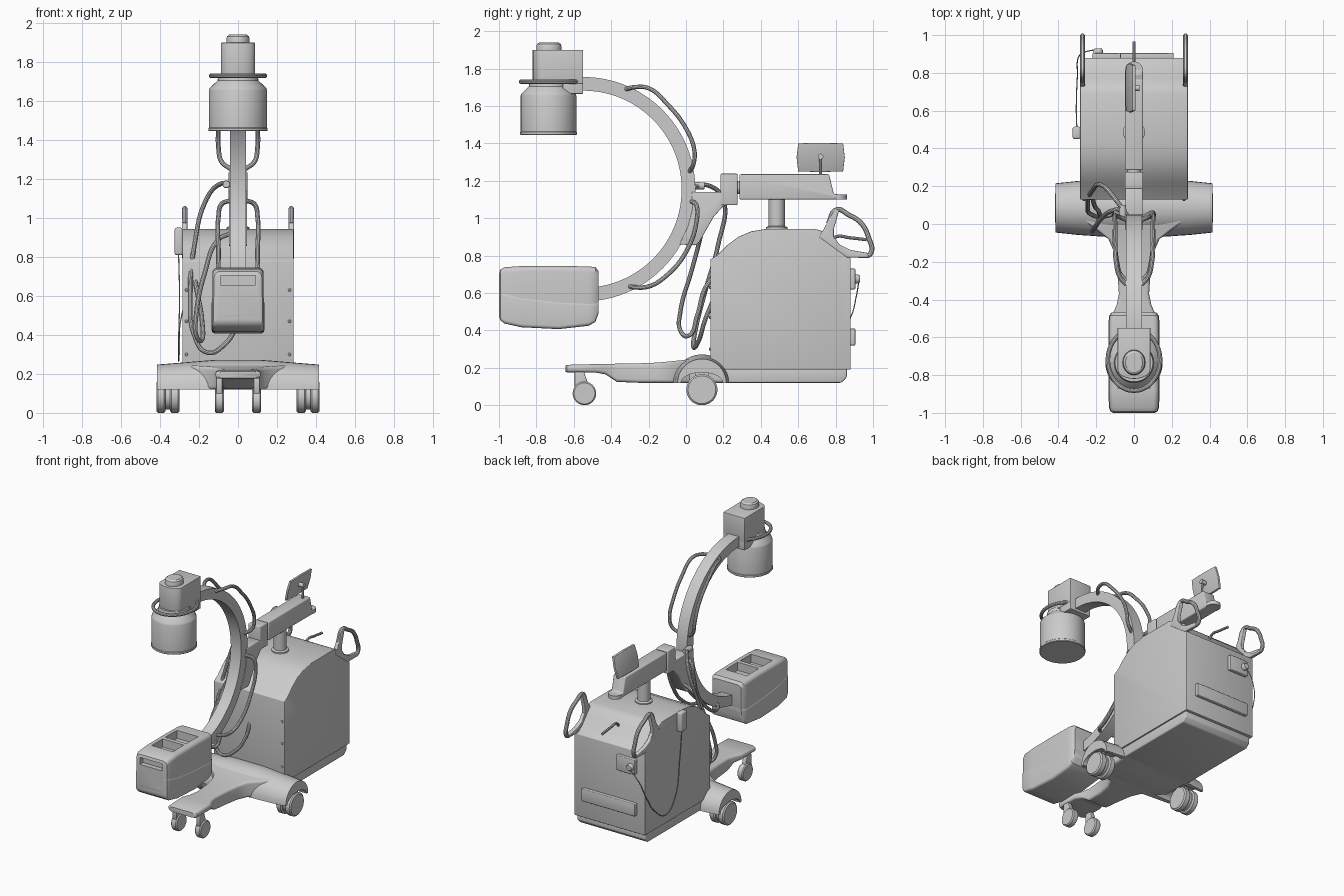
import bpy, bmesh
from math import sin, cos, pi, radians


def loft(name, rings, bevel=0.0):
    """Closed skin through equal-length rings of points, capped at both ends."""
    bm = bmesh.new()
    vs = [[bm.verts.new(p) for p in ring] for ring in rings]
    n = len(rings[0])
    for a, b in zip(vs, vs[1:]):
        for i in range(n):
            j = (i + 1) % n
            bm.faces.new((a[i], a[j], b[j], b[i]))
    bm.faces.new(vs[0])
    bm.faces.new(vs[-1])
    bmesh.ops.recalc_face_normals(bm, faces=bm.faces)
    me = bpy.data.meshes.new(name)
    bm.to_mesh(me)
    bm.free()
    ob = bpy.data.objects.new(name, me)
    bpy.context.collection.objects.link(ob)
    if bevel:
        m = ob.modifiers.new("bevel", 'BEVEL')
        m.width, m.segments, m.limit_method = bevel, 3, 'ANGLE'
        m.angle_limit = radians(40)
    return ob


def prism(name, pts, x0, x1, bevel=0.0):
    """Side profile (y, z) extruded along x."""
    return loft(name, [[(x, y, z) for y, z in pts] for x in (x0, x1)], bevel)


def box(name, x, y, z, bevel=0.0):
    return prism(name, [(y[0], z[0]), (y[1], z[0]), (y[1], z[1]), (y[0], z[1])], x[0], x[1], bevel)


def lathe(name, c, prof, axis='z', n=40):
    """Profile of (radius, offset along axis) turned about a centre."""
    def pt(r, h, a):
        u, v = r * cos(a), r * sin(a)
        d = {'x': (h, u, v), 'y': (u, h, v), 'z': (u, v, h)}[axis]
        return tuple(p + q for p, q in zip(c, d))
    return loft(name, [[pt(r, h, 2 * pi * i / n) for i in range(n)] for r, h in prof])


def tube(name, pts, r, cyclic=False):
    cu = bpy.data.curves.new(name, 'CURVE')
    cu.dimensions = '3D'
    cu.bevel_depth, cu.bevel_resolution, cu.resolution_u = r, 3, 8
    cu.use_fill_caps = True
    s = cu.splines.new('BEZIER')
    s.bezier_points.add(len(pts) - 1)
    for b, p in zip(s.bezier_points, pts):
        b.co = p
        b.handle_left_type = b.handle_right_type = 'AUTO'
    s.use_cyclic_u = cyclic
    ob = bpy.data.objects.new(name, cu)
    bpy.context.collection.objects.link(ob)
    return ob


def rrect(y, hw, z0, z1, r, n=5):
    """Rounded rectangle ring in the x-z plane at a given y."""
    ring = []
    for k, (cx, cz) in enumerate([(hw - r, z1 - r), (r - hw, z1 - r), (r - hw, z0 + r), (hw - r, z0 + r)]):
        for i in range(n + 1):
            a = (k + i / n) * pi / 2
            ring.append((cx + r * cos(a), y, cz + r * sin(a)))
    return ring


# Cabinet with curved front shoulder and sloping console
prism("cabinet", [(0.13, 0.19), (0.13, 0.78), (0.17, 0.805), (0.22, 0.855), (0.28, 0.9), (0.35, 0.93),
                  (0.43, 0.943), (0.69, 0.943), (0.73, 0.93), (0.77, 0.885), (0.82, 0.83), (0.85, 0.805),
                  (0.88, 0.785), (0.88, 0.19)], -0.285, 0.285, 0.004)
prism("cabinet_base", [(0.2, 0.12), (0.83, 0.12), (0.86, 0.15), (0.86, 0.2), (0.2, 0.2)], -0.275, 0.275, 0.008)
box("rear_slot_panel", (-0.22, 0.21), (0.87, 0.905), (0.32, 0.41), 0.005)
box("rear_socket_box", (-0.22, -0.07), (0.87, 0.905), (0.62, 0.73), 0.005)
lathe("rear_connector", (-0.19, 0.9, 0.675), [(0.025, 0), (0.025, 0.02), (0.018, 0.03)], 'y', 20)
tube("console_lever", [(0, 0.77, 0.87), (0, 0.8, 0.9), (0, 0.88, 0.895), (0, 0.965, 0.885)], 0.009)
for s in (-1, 1):
    for z in (0.3, 0.47, 0.63):
        lathe("cabinet_bolt", (s * 0.265, 0.13, z), [(0.008, 0.01), (0.008, -0.004), (0.005, -0.007)], 'y', 12)

# Push handles on the rear corners: slanted fin, curved grip, flat foot
for s in (-1, 1):
    prism("handle_fin", [(0.71, 0.9), (0.735, 0.94), (0.795, 1.05), (0.82, 1.045), (0.79, 0.94), (0.79, 0.9),
                         (0.82, 0.86), (0.88, 0.83), (0.97, 0.815), (0.975, 0.79), (0.86, 0.79)],
          s * 0.26, s * 0.287, 0.005)
    tube("push_handle", [(s * 0.273, y, z) for y, z in [(0.76, 0.97), (0.805, 1.045), (0.87, 1.018), (0.935, 0.975),
         (0.975, 0.9), (0.986, 0.81), (0.95, 0.8), (0.88, 0.81)]], 0.014)

# Wheelbase: cross wing with wheel arches and a long front leg
def arch(x, k, top):
    cy, cz = 0.085, 0.12
    outer = [(x, cy + k * 0.155 * cos(a), cz + (top - cz) * sin(a)) for a in [pi * i / 16 for i in range(17)]]
    inner = [(x, cy - 0.112 * cos(a), cz + 0.055 * sin(a)) for a in [pi * i / 16 for i in range(17)]]
    return outer + inner

loft("cross_wing", [arch(-0.415, 0.84, 0.248), arch(-0.3, 0.92, 0.257), arch(-0.12, 1.0, 0.272),
                    arch(0.12, 1.0, 0.272), arch(0.3, 0.92, 0.257), arch(0.415, 0.84, 0.248)])
loft("front_leg", [rrect(y, w, a, b, 0.018) for y, w, a, b in [
    (-0.645, 0.1, 0.178, 0.212), (-0.635, 0.115, 0.176, 0.216), (-0.48, 0.115, 0.174, 0.22),
    (-0.43, 0.092, 0.165, 0.221), (-0.37, 0.08, 0.125, 0.222), (-0.25, 0.088, 0.12, 0.224),
    (-0.15, 0.105, 0.12, 0.228), (-0.08, 0.135, 0.12, 0.235), (-0.03, 0.2, 0.12, 0.24),
    (0.02, 0.27, 0.12, 0.245), (0.12, 0.27, 0.12, 0.25), (0.24, 0.27, 0.12, 0.2)]])

# Castors
for s in (-1, 1):
    for x in (0.324, 0.395):
        lathe("rear_wheel", (s * x, 0.085, 0.083), [(0.074, -0.024), (0.083, -0.016), (0.083, 0.016),
              (0.074, 0.024)], 'x')
    lathe("rear_hub", (s * 0.36, 0.085, 0.083), [(0.066, -0.02), (0.066, 0.02)], 'x', 32)
    box("rear_fork", (s * 0.35, s * 0.37), (0.05, 0.12), (0.08, 0.22))
    lathe("front_wheel", (s * 0.096, -0.543, 0.063), [(0.056, -0.023), (0.063, -0.016), (0.063, 0.016),
          (0.056, 0.023)], 'x', 32)
    prism("front_fork", [(-0.595, 0.178), (-0.595, 0.1), (-0.57, 0.06), (-0.53, 0.06), (-0.525, 0.12),
                         (-0.545, 0.178)], s * 0.08, s * 0.112, 0.004)

# Lift column and horizontal arm
lathe("lift_column", (0, 0.485, 0), [(0.058, 0.93), (0.058, 0.952), (0.043, 0.958), (0.043, 1.11)])
prism("upper_arm", [(0.285, 1.1), (0.82, 1.1), (0.82, 1.127), (0.79, 1.13), (0.765, 1.235), (0.285, 1.235)],
      -0.048, 0.048, 0.008)
lathe("arm_tail", (0, 0.812, 1.1), [(0.048, 0), (0.048, 0.027)], 'z', 32)
lathe("arm_swivel", (0, 0.28, 1.165), [(0.035, -0.03), (0.035, 0.03)], 'y')
box("arm_joint_block", (-0.048, 0.048), (0.185, 0.275), (1.07, 1.238), 0.006)
prism("arc_bracket", [(0.03, 1.14), (0.2, 1.14), (0.275, 1.09), (0.2, 1.065), (0.15, 1.01), (0.07, 0.87), (0.05, 0.855),
                      (-0.035, 0.86), (0.01, 0.955), (0.035, 1.05)], -0.046, 0.046, 0.005)

# C-shaped arc
section = [(0.042, 0.527), (0.042, 0.6), (-0.042, 0.6), (-0.042, 0.527)]
loft("c_arc", [[(x, -0.55 + r * cos(a), 1.155 + r * sin(a)) for x, r in section]
               for a in [radians(-86 + 178 * i / 56) for i in range(57)]])

# Grab rails either side of the arc
upper = [(0.04, -0.32, 1.69), (0.075, -0.28, 1.7), (0.095, -0.2, 1.695), (0.1, -0.1, 1.61), (0.1, 0.0, 1.48),
         (0.1, 0.045, 1.36), (0.085, 0.04, 1.29), (0.035, 0.02, 1.25)]
lower = [(0.035, 0.03, 1.09), (0.085, 0.055, 1.07), (0.1, 0.06, 1.01), (0.1, 0.0, 0.82), (0.1, -0.12, 0.68),
         (0.09, -0.2, 0.635), (0.07, -0.27, 0.63), (0.035, -0.3, 0.635)]
for s in (-1, 1):
    for nm, path in (("upper_rail", upper), ("lower_rail", lower)):
        tube(nm, [(s * x, y, z) for x, y, z in path], 0.012)

# Image receptor on top of the arc
lathe("receptor_drum", (0, -0.735, 0), [(0.149, 1.445), (0.152, 1.448), (0.152, 1.46), (0.149, 1.463),
      (0.149, 1.655), (0.145, 1.666), (0.105, 1.705), (0.1, 1.735)], 'z', 48)
plan = [(0.087, -0.55), (0.087, -0.77)] + [(0.087 * cos(a), -0.77 - 0.05 * sin(a))
        for a in [pi * i / 12 for i in range(1, 12)]] + [(-0.087, -0.77), (-0.087, -0.55)]
loft("receptor_housing", [[(x, y, z) for x, y in plan] for z in (1.72, 1.9)], 0.004)
box("receptor_mount", (-0.085, 0.085), (-0.66, -0.55), (1.665, 1.75), 0.004)
lathe("receptor_cap", (0, -0.733, 0), [(0.06, 1.89), (0.06, 1.92), (0.056, 1.932), (0.045, 1.94)], 'z', 32).scale.y = 1.12
bpy.data.objects["receptor_cap"].location.y += 0.0
bpy.data.objects["receptor_cap"].location.y += 0.733 * 0.12
tube("receptor_ring", [(0.138 * cos(a), -0.72 + 0.162 * sin(a), 1.73) for a in [2 * pi * i / 16 for i in range(16)]],
     0.012, True)

# Source housing at the bottom of the arc: upper shell with pockets, lower shell
stations = [(-1.0, 0.108, 0.475, 0.61, 0.7), (-0.993, 0.122, 0.455, 0.61, 0.725), (-0.97, 0.13, 0.437, 0.602, 0.738),
            (-0.88, 0.132, 0.417, 0.58, 0.744), (-0.68, 0.132, 0.407, 0.557, 0.745), (-0.52, 0.132, 0.425, 0.55, 0.742),
            (-0.485, 0.128, 0.445, 0.552, 0.738), (-0.468, 0.115, 0.49, 0.555, 0.72)]
shell = loft("source_upper_shell", [rrect(y, w, a + 0.02, c, 0.028) for y, w, a, b, c in stations])
loft("source_lower_shell", [rrect(y, w + 0.003, a, b, 0.018) for y, w, a, b, c in stations])
cutters = [box("pocket_cutter", (-0.085, 0.085), (-0.87, -0.745), (0.685, 0.8)),
           box("pocket_cutter", (-0.085, 0.085), (-0.715, -0.58), (0.685, 0.8)),
           box("pocket_cutter", (-0.09, 0.09), (-1.1, -0.965), (0.655, 0.705))]
for c in cutters:
    c.hide_render = True
    m = shell.modifiers.new("cut", 'BOOLEAN')
    m.operation, m.object, m.solver = 'DIFFERENCE', c, 'EXACT'

# Tilted side display with bowed ends on a short post
rim = [(0.6, 1.25), (0.715, 1.247), (0.84, 1.25), (0.849, 1.325), (0.84, 1.4), (0.715, 1.403), (0.6, 1.4), (0.591, 1.325)]
loft("display_panel", [[(-0.018 + (z - 1.325) * 0.24 + t, y, z) for y, z in rim] for t in (-0.008, 0.008)], 0.002)
tube("display_post", [(0.015, 0.72, 1.22), (0.018, 0.72, 1.28), (0.012, 0.72, 1.33)], 0.008)
lathe("display_pivot", (0, 0.72, 1.33), [(0.015, -0.015), (0.015, 0.028)], 'x', 20)

# Hoses, hand switch and its thin cable
tube("main_hose", [(-0.04, 0.05, 1.17), (-0.09, 0.12, 1.175), (-0.16, 0.2, 1.1), (-0.225, 0.17, 0.85),
     (-0.245, 0.1, 0.6), (-0.225, 0.05, 0.4), (-0.16, 0.04, 0.31), (-0.07, 0.07, 0.35), (-0.01, 0.1, 0.45),
     (0.0, 0.14, 0.55)], 0.012)
tube("second_hose", [(-0.04, 0.08, 0.92), (-0.1, 0.075, 0.89), (-0.17, 0.03, 0.72), (-0.215, -0.03, 0.5),
     (-0.215, -0.03, 0.4), (-0.19, 0.01, 0.37), (-0.185, 0.06, 0.48), (-0.21, 0.1, 0.62), (-0.22, 0.14, 0.68)], 0.012)
lathe("hose_plug", (-0.06, 0.06, 1.173), [(0.018, -0.03), (0.02, 0), (0.018, 0.04)], 'y', 20)
box("hand_switch", (-0.325, -0.283), (0.45, 0.515), (0.81, 0.95), 0.01)
tube("switch_cable", [(-0.305, 0.48, 0.82), (-0.3, 0.5, 0.6), (-0.305, 0.56, 0.35), (-0.305, 0.66, 0.265),
     (-0.3, 0.78, 0.33), (-0.295, 0.88, 0.47), (-0.26, 0.91, 0.58), (-0.19, 0.925, 0.67)], 0.003)

# Bake modifiers and curves, drop the cutters, smooth soft edges
bpy.ops.object.select_all(action='DESELECT')
for ob in bpy.context.scene.objects:
    ob.select_set(ob not in cutters)
bpy.context.view_layer.objects.active = shell
bpy.ops.object.convert(target='MESH')
for c in cutters:
    bpy.data.objects.remove(c)
bpy.ops.object.select_all(action='SELECT')
bpy.ops.object.shade_smooth_by_angle(angle=radians(35))
